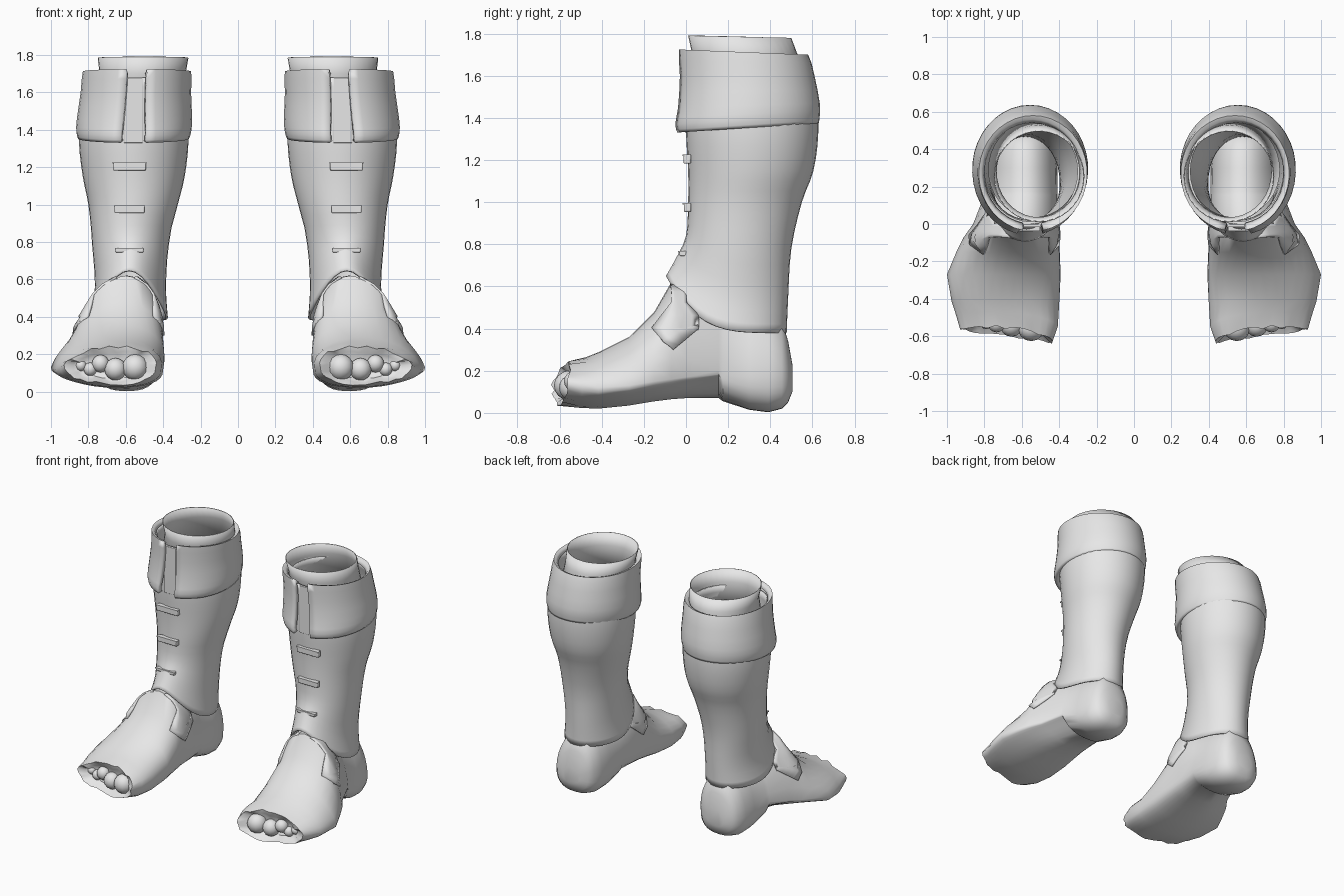
import bpy, bmesh, math, random
from mathutils import Vector

random.seed(4)
if "Cube" in bpy.data.objects:
    bpy.data.objects.remove(bpy.data.objects["Cube"])

grey = bpy.data.materials.new("light grey")
grey.use_nodes = True
grey.diffuse_color = (0.8, 0.8, 0.8, 1)
grey.node_tree.nodes["Principled BSDF"].inputs["Base Color"].default_value = (0.8, 0.8, 0.8, 1)


def finish(name, bm, thickness=0.0, offset=-1, angle=40, bevel=0.0):
    """Turn a bmesh into a mirrored, shaded pair of parts."""
    bmesh.ops.recalc_face_normals(bm, faces=bm.faces)
    mesh = bpy.data.meshes.new(name)
    bm.to_mesh(mesh)
    bm.free()
    mesh.materials.append(grey)
    obj = bpy.data.objects.new(name, mesh)
    bpy.context.collection.objects.link(obj)
    bpy.ops.object.select_all(action='DESELECT')
    obj.select_set(True)
    bpy.context.view_layer.objects.active = obj
    bpy.ops.object.shade_smooth_by_angle(angle=math.radians(angle))
    if thickness:
        mod = obj.modifiers.new("thickness", 'SOLIDIFY')
        mod.thickness, mod.offset = thickness, offset
    if bevel:
        mod = obj.modifiers.new("soft_edge", 'BEVEL')
        mod.width, mod.segments = bevel, 2
    obj.modifiers.new("pair", 'MIRROR').use_mirror_merge = False


def loft(rings, closed=True, caps=(False, False)):
    """Skin a list of equally long rings of points."""
    bm = bmesh.new()
    rows = [[bm.verts.new(p) for p in ring] for ring in rings]
    n = len(rows[0])
    for a, b in zip(rows, rows[1:]):
        for i in range(n if closed else n - 1):
            j = (i + 1) % n
            bm.faces.new((a[i], a[j], b[j], b[i]))
    for row, cap in zip((rows[0], rows[-1]), caps):
        if cap:
            bm.faces.new(row)
    return bm


def smooth_rows(rows, steps=3):
    """Catmull-Rom interpolation between parameter rows."""
    out = []
    for i in range(len(rows) - 1):
        p = [rows[max(0, min(len(rows) - 1, i + k))] for k in (-1, 0, 1, 2)]
        for s in range(steps):
            t = s / steps
            out.append([b + 0.5 * t * (c - a + t * (2*a - 5*b + 4*c - d + t * (3*(b - c) + d - a)))
                        for a, b, c, d in zip(*p)])
    return out + [rows[-1]]


def oval(x0, x1, y0, y1, z_front, z_back, gap=0.0, n=36, sharp=1):
    """Upright oval ring; height runs from z_back to z_front, with an optional front gap."""
    pts = []
    for i in range(n + 1 if gap else n):
        a = math.radians(-90 + gap + (360 - 2 * gap) * i / n)
        front = (1 - math.sin(a)) / 2
        z = z_back + (z_front - z_back) * front ** sharp
        pts.append(((x0 + x1) / 2 + (x1 - x0) / 2 * math.cos(a),
                    (y0 + y1) / 2 + (y1 - y0) / 2 * math.sin(a), z))
    return pts


# Shaft: x0, x1, y0, y1, front height, back height
shaft = [
    (.29, .81, .00, .56, 1.68, 1.68), (.27, .84, .00, .615, 1.5, 1.5),
    (.265, .85, .00, .628, 1.33, 1.33), (.285, .83, .01, .605, 1.15, 1.15),
    (.322, .80, .01, .55, 1.0, 1.0), (.37, .78, .0, .50, .84, .78),
    (.385, .765, -.05, .485, .73, .55), (.375, .79, -.095, .478, .65, .38)]
finish("boot_shaft", loft([oval(*r, sharp=1 if r[4] > .84 else 4) for r in smooth_rows(shaft)]), .012)

# Inner sleeve standing out of the cuff
finish("inner_sleeve", loft([oval(*r) for r in (
    (.265, .75, .01, .50, 1.79, 1.78), (.28, .74, .03, .53, 1.7, 1.7),
    (.29, .78, .03, .55, 1.5, 1.5))]), .006)

# Folded cuff with a front slit: last value is the slit half angle
cuff = [
    (.29, .80, .00, .54, 1.70, 1.67, 11), (.25, .83, -.04, .58, 1.725, 1.70, 11),
    (.25, .842, -.035, .61, 1.6, 1.6, 11), (.245, .862, -.045, .635, 1.45, 1.47, 12),
    (.25, .865, -.06, .635, 1.37, 1.41, 13), (.262, .855, -.05, .63, 1.33, 1.375, 13)]
finish("folded_cuff", loft([oval(*r) for r in smooth_rows(cuff, 2)], closed=False), .03)

# Foot: y, x0, x1, bottom, widest height, top, ridge x, outer sole lift
foot = [
    (.505, .53, .66, .10, .16, .23, .58, 0), (.485, .47, .72, .05, .17, .34, .58, 0),
    (.455, .44, .75, .02, .17, .44, .58, 0), (.39, .42, .77, .003, .17, .47, .58, 0),
    (.30, .41, .78, .015, .17, .5, .58, 0), (.175, .41, .79, .055, .18, .52, .58, .02),
    (.155, .41, .80, .07, .2, .53, .58, .11), (.0, .41, .86, .07, .17, .62, .59, .09),
    (-.07, .41, .91, .065, .16, .62, .60, .07), (-.15, .405, .95, .055, .15, .48, .61, .06),
    (-.27, .40, 1.0, .035, .13, .36, .63, .05), (-.42, .40, .975, .02, .12, .29, .66, .04),
    (-.52, .41, .95, .025, .13, .265, .64, .03), (-.60, .44, .93, .04, .14, .24, .64, .03),
    (-.57, .48, .88, .055, .14, .21, .65, .02), (-.54, .51, .85, .08, .14, .18, .67, .01)]


def foot_ring(y, x0, x1, zb, zw, zt, xt, lift, n=32):
    pts = []
    for i in range(n):
        a = 2 * math.pi * i / n
        c, s = math.cos(a), math.sin(a)
        mid, half = (x0 + x1) / 2, (x1 - x0) / 2
        if s >= 0:
            x, z = mid + (xt - mid) * s + half * c, zw + (zt - zw) * s
        else:
            x = mid + half * math.copysign(abs(c) ** .75, c)
            z = zw + (zb - zw) * abs(s) ** .75 + lift * max(0, c) * abs(s)
        # The open front is slanted sideways, leans back at the top and is ragged
        front = max(0, min(1, (-.4 - y) / .15))
        slant = (.13 * (x - .68) + .6 * max(0, z - .16)) * front
        rough = .009 if y < -.53 else 0
        pts.append((x, y + slant + random.uniform(-rough, rough), z + random.uniform(-rough, rough)))
    return pts


finish("foot", loft([foot_ring(*r) for r in foot], caps=(True, True)), angle=50)

# Toes showing in the open front: x, height, radius
toes = ((.55, .13, .07), (.655, .12, .06), (.735, .15, .047), (.79, .12, .036), (.84, .14, .03))
for k, (x, z, r) in enumerate(toes):
    bm = bmesh.new()
    bmesh.ops.create_uvsphere(bm, u_segments=14, v_segments=8, radius=r)
    bmesh.ops.translate(bm, vec=(x, -.55 + .13 * (x - .6), z), verts=bm.verts)
    finish("toe_%d" % (k + 1), bm, angle=60)


# Side flaps carrying the shaft edge down over the instep
def foot_x(y, z, side):
    """Sideways position of the upper foot surface at a given length and height."""
    for a, b in zip(foot, foot[1:]):
        if b[0] <= y <= a[0]:
            t = (a[0] - y) / (a[0] - b[0])
            _, x0, x1, _, zw, zt, xt, _ = [p + (q - p) * t for p, q in zip(a, b)]
            s = max(0, min(.985, (z - zw) / (zt - zw)))
            mid = (x0 + x1) / 2
            return mid + (xt - mid) * s + side * (x1 - x0) / 2 * math.sqrt(1 - s * s)


flap_edge = [(-.075, .61), (-.07, .57), (-.07, .52), (-.115, .46), (-.16, .40), (-.11, .34), (-.06, .30)]
for name, side in (("outer_flap", 1), ("inner_flap", -1)):
    rings = []
    for y_front, z in flap_edge:
        y_back = .06 if z < .5 else 0
        rings.append([])
        for i in range(6):
            y = y_front + (y_back - y_front) * i / 5
            zz = z + .1 * i / 5 * (z < .35)
            rings[-1].append((foot_x(y, zz, side) + side * .004, y, zz))
    finish(name, loft(rings, closed=False), .016, 0)


def box(name, centre, size, bevel=0.0):
    bm = bmesh.new()
    bmesh.ops.create_cube(bm, size=1)
    bmesh.ops.scale(bm, vec=size, verts=bm.verts)
    bmesh.ops.translate(bm, vec=Vector(centre), verts=bm.verts)
    finish(name, bm, bevel=bevel, angle=30)


# Front placket in the slit and three small straps
box("front_placket", (.56, .004, 1.505), (.10, .016, .35), .003)
for k, (z, w, h, y) in enumerate(((1.205, .175, .045, .006), (.975, .16, .042, .007), (.757, .15, .025, -.015))):
    box("strap_%d" % (k + 1), (.58, y, z), (w, .035, h), .006)
    box("strap_lip_%d" % (k + 1), (.58, y - .01, z + h / 2 - .004), (w + .006, .025, .008))
